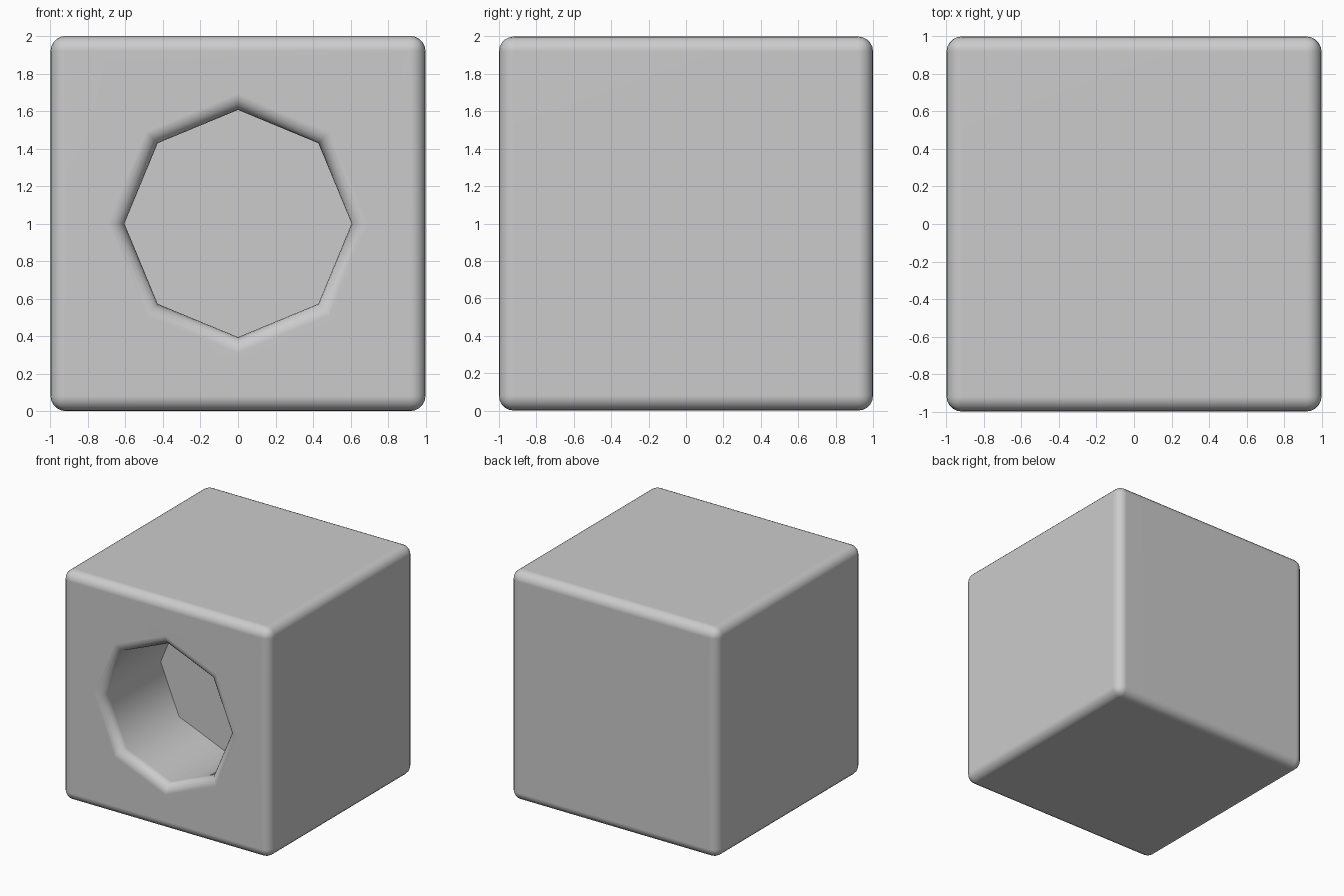
import bpy, bmesh
from math import sin, cos, pi, radians

if "Cube" in bpy.data.objects:
    bpy.data.objects.remove(bpy.data.objects["Cube"])

BEVEL = 0.08
HOLE_R = 0.606   # corner radius of the octagonal hole
HOLE_Y = -0.2    # floor of the hole


def add_object(name, bm):
    bmesh.ops.recalc_face_normals(bm, faces=bm.faces)
    mesh = bpy.data.meshes.new(name)
    bm.to_mesh(mesh)
    bm.free()
    obj = bpy.data.objects.new(name, mesh)
    bpy.context.collection.objects.link(obj)
    return obj


# Cube with rounded edges
bm = bmesh.new()
bmesh.ops.create_cube(bm, size=2)
bmesh.ops.translate(bm, verts=bm.verts, vec=(0, 0, 1))
bmesh.ops.bevel(bm, geom=bm.edges[:], offset=BEVEL, offset_type='OFFSET',
                segments=5, profile=0.5, affect='EDGES')
block = add_object("rounded_block", bm)

# Octagonal cutter that flares into a rounded rim at the front
flare = BEVEL / cos(pi / 8)
profile = [(HOLE_R, HOLE_Y)]
for i in range(6):
    t = i / 5 * pi / 2
    profile.append((HOLE_R + flare * (1 - cos(t)), -1 + BEVEL * (1 - sin(t))))
profile.append((HOLE_R + flare, -1.2))

bm = bmesh.new()
rings = [[bm.verts.new((r * cos(k * pi / 4), y, 1 + r * sin(k * pi / 4)))
          for k in range(8)] for r, y in profile]
for a, b in zip(rings, rings[1:]):
    for k in range(8):
        n = (k + 1) % 8
        bm.faces.new((a[k], a[n], b[n], b[k]))
bm.faces.new(rings[0])
bm.faces.new(rings[-1])
cutter = add_object("hole_cutter", bm)
cutter.hide_render = True

# Cut the blind hole, then shade smooth with a sharp floor edge
bpy.context.view_layer.objects.active = block
block.select_set(True)
cut = block.modifiers.new("hole", 'BOOLEAN')
cut.operation = 'DIFFERENCE'
cut.solver = 'EXACT'
cut.object = cutter
bpy.ops.object.modifier_apply(modifier=cut.name)
bpy.data.objects.remove(cutter)
bpy.ops.object.shade_smooth_by_angle(angle=radians(50))
weighted = block.modifiers.new("weighted_normals", 'WEIGHTED_NORMAL')
weighted.keep_sharp = True
